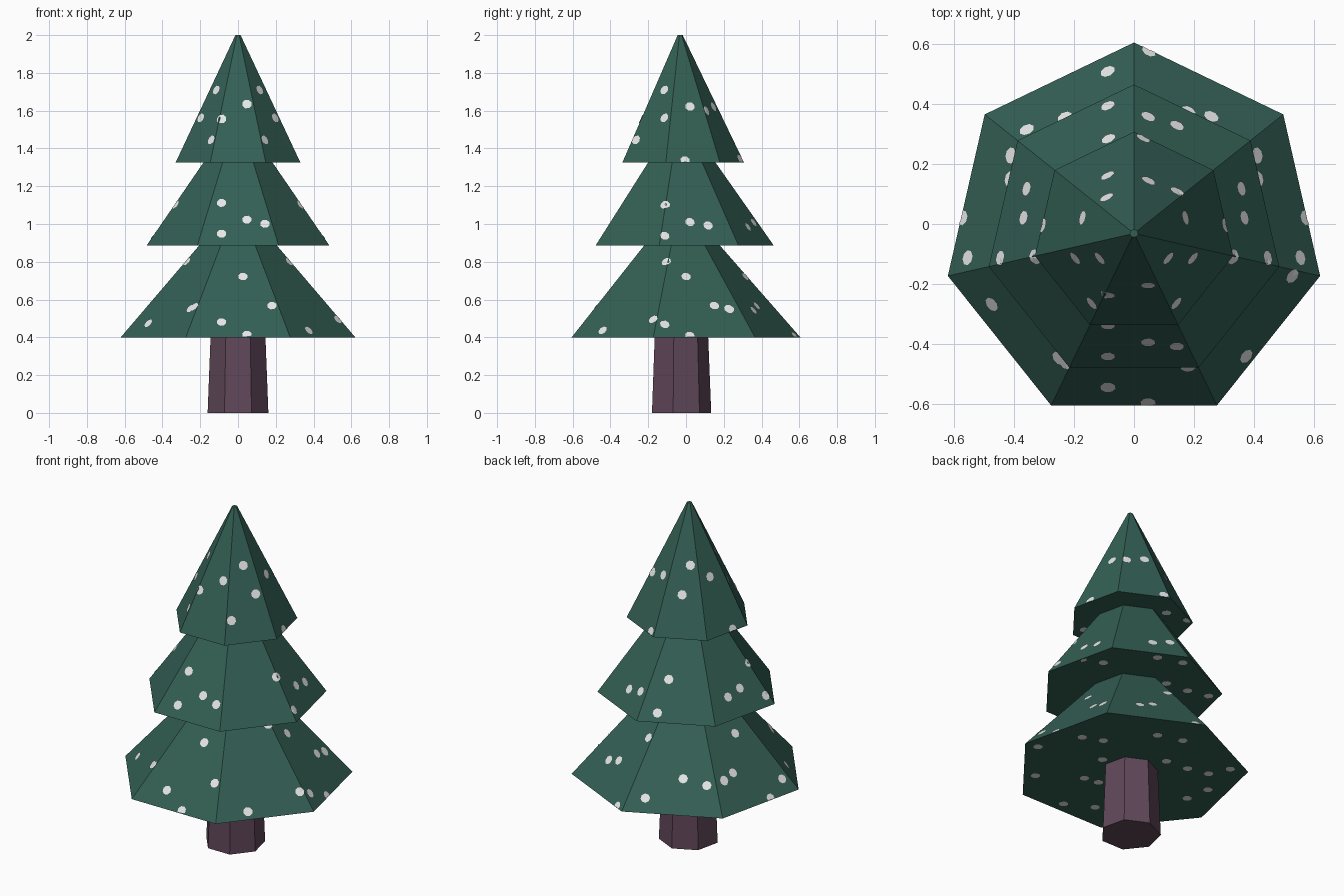
import bpy, bmesh, math
from mathutils import Vector
from mathutils.bvhtree import BVHTree

if "Cube" in bpy.data.objects:
    bpy.data.objects.remove(bpy.data.objects["Cube"])

SIDES = 7
CENTRE_Y = -0.0315


def srgb(r, g, b):
    return [((c / 255 + 0.055) / 1.055) ** 2.4 for c in (r, g, b)] + [1.0]


def material(name, colour):
    m = bpy.data.materials.new(name)
    m.diffuse_color = srgb(*colour)
    m.use_nodes = True
    m.node_tree.nodes["Principled BSDF"].inputs["Base Color"].default_value = m.diffuse_color
    return m


GREEN = material("dark green", (51, 95, 84))
BARK = material("plum brown", (96, 71, 89))
SNOW = material("snow white", (240, 240, 240))


def add_object(name, bm, mat):
    mesh = bpy.data.meshes.new(name)
    bm.to_mesh(mesh)
    mesh.materials.append(mat)
    obj = bpy.data.objects.new(name, mesh)
    bpy.context.collection.objects.link(obj)


def frustum(name, z0, r0, z1, r1, mat):
    """Seven-sided tapered block with a corner pointing to the back."""
    bm = bmesh.new()
    rings = []
    for z, r in ((z0, r0), (z1, r1)):
        angles = [math.pi / 2 + i * math.tau / SIDES for i in range(SIDES)]
        rings.append([bm.verts.new((r * math.cos(a), CENTRE_Y + r * math.sin(a), z))
                      for a in angles])
    low, high = rings
    for i in range(SIDES):
        j = (i + 1) % SIDES
        bm.faces.new((low[i], low[j], high[j], high[i]))
    bm.faces.new(low[::-1])
    bm.faces.new(high)
    bm.normal_update()
    add_object(name, bm, mat)
    tree = BVHTree.FromBMesh(bm)
    bm.free()
    return tree


# Trunk and three foliage tiers
frustum("trunk", 0, 0.165, 0.402, 0.149, BARK)
tiers = [frustum("lower_foliage", 0.40, 0.637, 0.885, 0.212, GREEN),
         frustum("middle_foliage", 0.885, 0.497, 1.325, 0.188, GREEN),
         frustum("top_foliage", 1.325, 0.339, 2.0, 0.014, GREEN)]

# Snow spots, one joined mesh of thin patches laid on the foliage
spots = bmesh.new()


def patch(tree, p, n, radius=0.026):
    u = n.orthogonal().normalized()
    v = n.cross(u)
    rim = []
    for k in range(8):
        a = math.tau * (k + 0.5) / 8
        d = (u * math.cos(a) + v * math.sin(a)) * radius
        # pull the rim in where it would hang over an edge
        for t in (1, 0.75, 0.5, 0.25, 0.1):
            hit, hn, _, _ = tree.ray_cast(p + d * t + n * 0.1, -n, 0.125)
            if hit:
                break
        if not hit:
            hit = p
        rim.append(spots.verts.new(hit + n * 0.003))
    mid = spots.verts.new(p + n * 0.003)
    for k in range(8):
        spots.faces.new((mid, rim[k], rim[(k + 1) % 8]))


def cast(origin, direction, trees):
    """Put a spot on the first foliage surface met by the ray."""
    best = None
    for tree in trees:
        p, n, _, dist = tree.ray_cast(Vector(origin), Vector(direction))
        if p and (best is None or dist < best[0]):
            best = (dist, tree, p, n)
    if best:
        patch(*best[1:])


# Spots seen from above: mirrored pairs, then single ones
pairs = [(.357, .117), (.367, .02), (.41, .23), (.303, -.005), (.57, .02),
         (.553, -.113), (.445, -.113), (.332, -.113), (.195, -.113),
         (.113, -.113), (.14, -.263), (.17, .02)]
singles = [(-.087, .507), (-.087, .393), (-.085, .283), (-.087, .16), (-.09, .087),
           (-.357, .313), (-.473, -.267), (-.25, -.447), (-.087, -.237),
           (-.087, -.337), (-.087, -.44), (-.087, -.543), (.047, -.203),
           (.047, -.393), (.047, -.595), (.143, -.407), (.373, -.44),
           (.527, -.173), (.257, .357), (.143, .327), (.047, .357),
           (.05, .575), (.03, .285), (.047, .143), (.143, .107)]
for x, y in pairs + [(-x, y) for x, y in pairs] + singles:
    cast((x, y, 3), (0, 0, -1), tiers)

# Spots tucked under the overhangs, seen from front, back and both sides
for x, z in [(.026, .72), (.18, .566), (-.23, .56)]:
    cast((x, -2, z), (0, 1, 0), tiers)
    cast((x, 2, z), (0, -1, 0), tiers)
for y, z in [(0, .72), (.15, .566), (.226, .55), (-.105, .80)]:
    cast((2, y, z), (-1, 0, 0), tiers)
    cast((-2, y, z), (1, 0, 0), tiers)

# Spots on the flat undersides, same layout on every tier
under = [(.549, -.152), (.432, .08), (.322, .126), (.134, .358), (-.007, .402),
         (.359, -.4), (.139, -.251), (.052, -.237), (.194, -.034), (-.083, .174),
         (-.221, .187), (-.344, .217), (-.401, .331), (-.426, -.061),
         (-.452, .082), (.047, -.536), (-.107, -.454)]
for tier, inner in zip(tiers, (0.17, 0.22, 0.2)):
    for x, y in under:
        if math.hypot(x, y - CENTRE_Y) > inner:
            cast((x, y, -1), (0, 0, 1), [tier])

spots.normal_update()
add_object("snow_spots", spots, SNOW)
spots.free()
